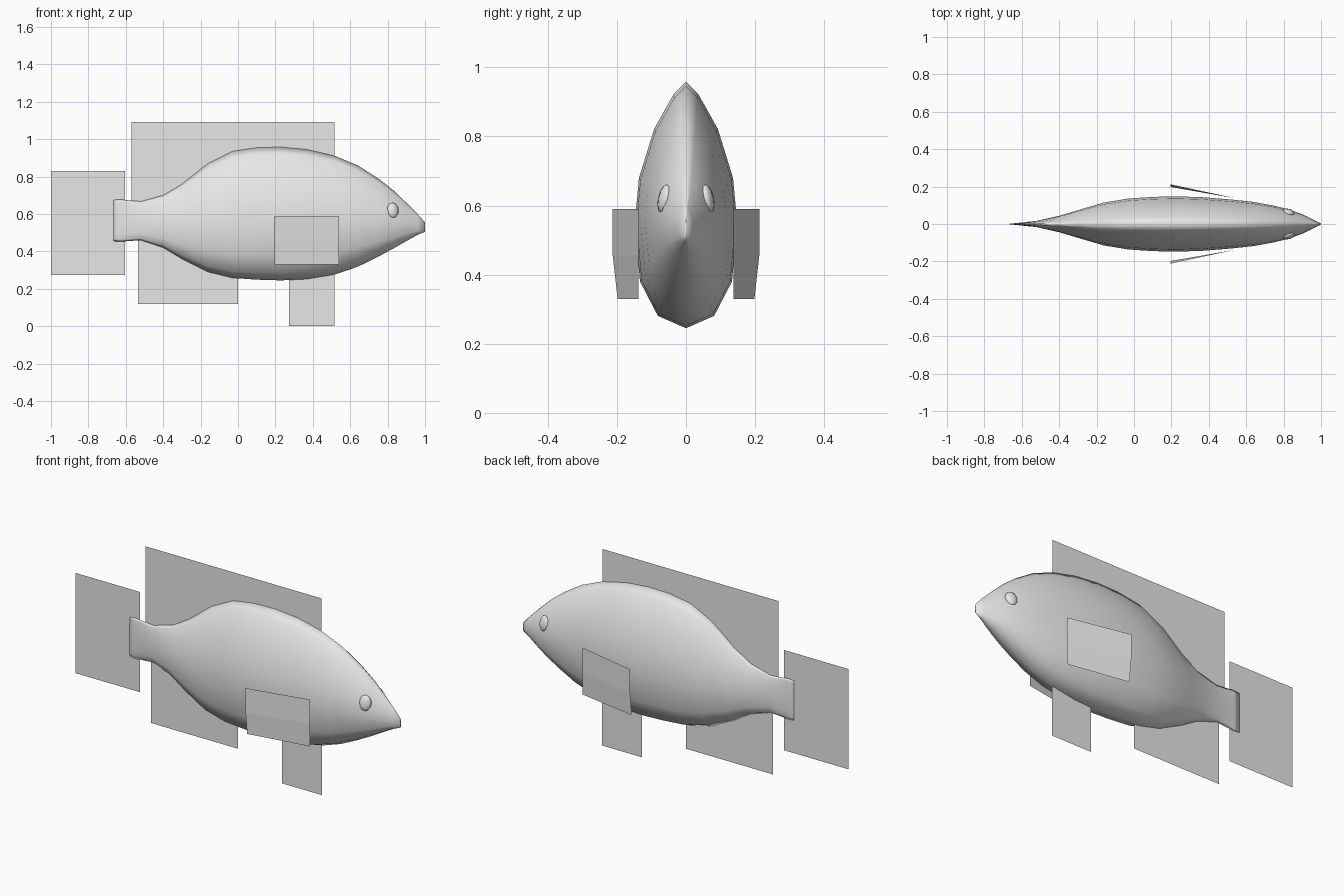
import bpy
import bmesh
import math
from mathutils import Matrix

if "Cube" in bpy.data.objects:
    bpy.data.objects.remove(bpy.data.objects["Cube"], do_unlink=True)

grey = bpy.data.materials.new("pale_grey")
grey.use_nodes = True
colour = (0.8, 0.8, 0.8, 1.0)
grey.diffuse_color = colour
grey.node_tree.nodes["Principled BSDF"].inputs["Base Color"].default_value = colour


def add_object(name, bm, smooth=False):
    """Turn a bmesh into a named, coloured object."""
    mesh = bpy.data.meshes.new(name)
    for face in bm.faces:
        face.smooth = smooth
    bm.to_mesh(mesh)
    bm.free()
    mesh.materials.append(grey)
    obj = bpy.data.objects.new(name, mesh)
    bpy.context.collection.objects.link(obj)
    return obj


def add_sheet(name, rows):
    """Join rows of points into a thin sheet."""
    bm = bmesh.new()
    grid = [[bm.verts.new(p) for p in row] for row in rows]
    for low, high in zip(grid, grid[1:]):
        for i in range(len(low) - 1):
            bm.faces.new((low[i], low[i + 1], high[i + 1], high[i]))
    return add_object(name, bm)


# Body: lens-shaped sections lofted from tail to snout
# Each station is x, belly height, back height, half width
stations = [
    (-.665, .455, .675, .002), (-.63, .452, .678, .005), (-.52, .46, .667, .017),
    (-.4, .42, .7, .044), (-.3, .36, .76, .074), (-.16, .29, .87, .115),
    (-.03, .258, .935, .136), (.1, .249, .955, .145), (.23, .245, .958, .148),
    (.37, .252, .945, .143), (.52, .277, .91, .131), (.64, .318, .86, .118),
    (.75, .372, .79, .098), (.83, .415, .727, .078), (.9, .455, .66, .052),
    (.96, .488, .6, .022), (1, .505, .555, .003),
]
# Half section from belly to back: share of height, share of width
section = [(0, 0), (.05, .55), (.19, .9), (.43, 1), (.61, .92), (.81, .62), (.95, .24), (1, 0)]
outline = section + [(h, -w) for h, w in section[-2:0:-1]]

bm = bmesh.new()
rings = []
for x, low, high, half in stations:
    rings.append([bm.verts.new((x, w * half, low + h * (high - low))) for h, w in outline])
count = len(outline)
for back, front in zip(rings, rings[1:]):
    for i in range(count):
        j = (i + 1) % count
        bm.faces.new((back[i], front[i], front[j], back[j]))
bm.faces.new(rings[0])
bm.faces.new(rings[-1])
bmesh.ops.recalc_face_normals(bm, faces=bm.faces[:])
add_object("body", bm, smooth=True)

# Upright fins on the centre plane
for name, x0, x1, z0, z1 in [
    ("dorsal_fin", -.57, .515, .6, 1.093),
    ("tail_fin", -1, -.603, .273, .83),
    ("anal_fin", -.535, 0, .12, .5),
    ("pelvic_fin", .272, .517, 0, .35),
]:
    add_sheet(name, [[(x0, 0, z), (x1, 0, z)] for z in (z0, z1)])

for side, label in ((1, "back"), (-1, "front")):
    # Side fins flare outwards towards the tail and bend in below
    rows = []
    for z, flare in ((.33, .198), (.455, .212), (.59, .212)):
        rows.append([(.195, side * flare, z), (.54, side * .138, z)])
    add_sheet("pectoral_fin_" + label, rows)

    # Eyes are flattened balls leaning with the cheek
    bm = bmesh.new()
    bmesh.ops.create_uvsphere(bm, u_segments=8, v_segments=6, radius=1)
    bm.transform(
        Matrix.Translation((.828, side * .064, .62))
        @ Matrix.Rotation(math.radians(-18 * side), 4, "Z")
        @ Matrix.Rotation(math.radians(12 * side), 4, "X")
        @ Matrix.Diagonal((.033, .015, .042, 1))
    )
    add_object("eye_" + label, bm, smooth=True)
